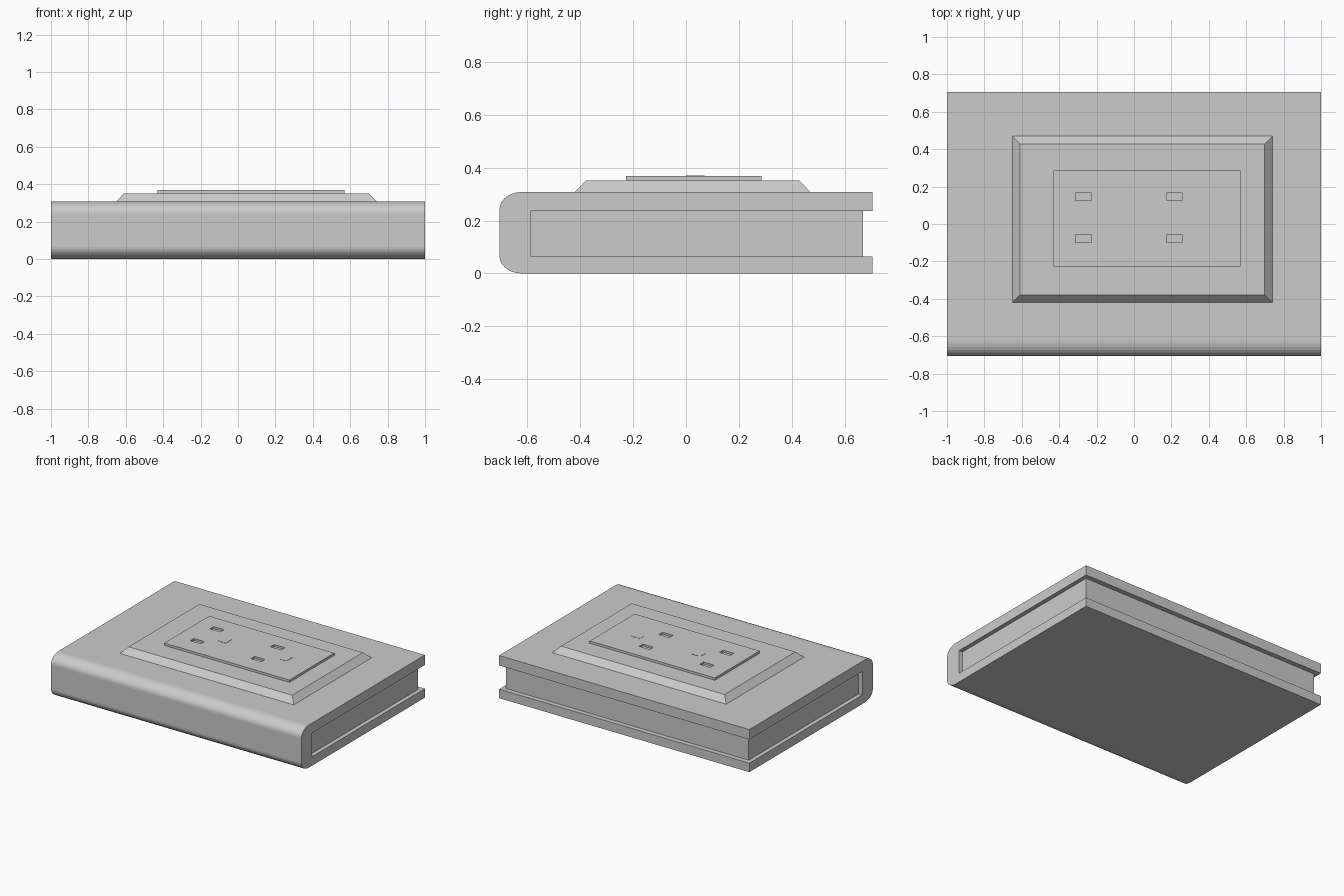
import bpy, bmesh, math

if "Cube" in bpy.data.objects:
    bpy.data.objects.remove(bpy.data.objects["Cube"])


def make(name, bm):
    bmesh.ops.recalc_face_normals(bm, faces=bm.faces)
    me = bpy.data.meshes.new(name)
    bm.to_mesh(me)
    bm.free()
    ob = bpy.data.objects.new(name, me)
    bpy.context.collection.objects.link(ob)
    return ob


def prism(name, pts, offset):
    """Extrude a closed outline of 3D points along offset."""
    bm = bmesh.new()
    face = bm.faces.new([bm.verts.new(p) for p in pts])
    ext = bmesh.ops.extrude_face_region(bm, geom=[face])
    verts = [g for g in ext["geom"] if isinstance(g, bmesh.types.BMVert)]
    bmesh.ops.translate(bm, verts=verts, vec=offset)
    return make(name, bm)


def box(name, x0, x1, y0, y1, z0, z1, taper=0.0):
    bm = bmesh.new()
    bmesh.ops.create_cube(bm, size=1)
    for v in bm.verts:
        t = taper if v.co.z > 0 else 0
        v.co = (x1 - t if v.co.x > 0 else x0 + t,
                y1 - t if v.co.y > 0 else y0 + t,
                z1 if v.co.z > 0 else z0)
    return make(name, bm)


def arc(cx, cy, rx, ry, a0, a1, n):
    angles = [math.radians(a0 + (a1 - a0) * i / n) for i in range(n + 1)]
    return [(cx + rx * math.cos(a), cy + ry * math.sin(a)) for a in angles]


# Book cover: C-shaped section with rounded spine
H, Y, SPINE = 0.308, 0.705, -0.585
Z0, Z1 = 0.065, 0.236
section = [(Y, H)]
section += arc(-Y + 0.085, H - 0.065, 0.085, 0.065, 90, 180, 7)
section += arc(-Y + 0.085, 0.065, 0.085, 0.065, 180, 270, 7)
section += [(Y, 0), (Y, Z0), (SPINE, Z0), (SPINE, Z1), (Y, Z1)]
prism("cover", [(-1, y, z) for y, z in section], (2, 0, 0))

# Page block
box("pages", -0.97, 0.97, SPINE, 0.67, Z0, Z1)

# Bevelled base panel and thin plate
box("base_panel", -0.65, 0.74, -0.42, 0.47, H, 0.351, taper=0.041)
plate = box("plate", -0.43, 0.57, -0.227, 0.285, 0.345, 0.368)

# Slots and rounded pads, repeated for two outlets
for i, x in enumerate((-0.27, 0.215)):
    for j, y in enumerate((-0.078, 0.146)):
        cutter = box(f"slot_cutter_{i}_{j}", x - 0.042, x + 0.042,
                     y - 0.021, y + 0.021, 0.354, 0.4)
        cutter.hide_render = True
        cutter.hide_set(True)
        cut = plate.modifiers.new("slot", "BOOLEAN")
        cut.object = cutter
        cut.operation = "DIFFERENCE"
        cut.solver = "EXACT"
    px, py, r = x + 0.105, 0.0, 0.02
    outline = [(px + 0.067, py), (px + 0.067, py + 0.07)]
    outline += arc(px + r, py + 0.07 - r, r, r, 90, 180, 4)
    outline += arc(px + r, py + r, r, r, 180, 270, 4)
    prism(f"round_pad_{i}", [(a, b, 0.36) for a, b in outline], (0, 0, 0.01))
